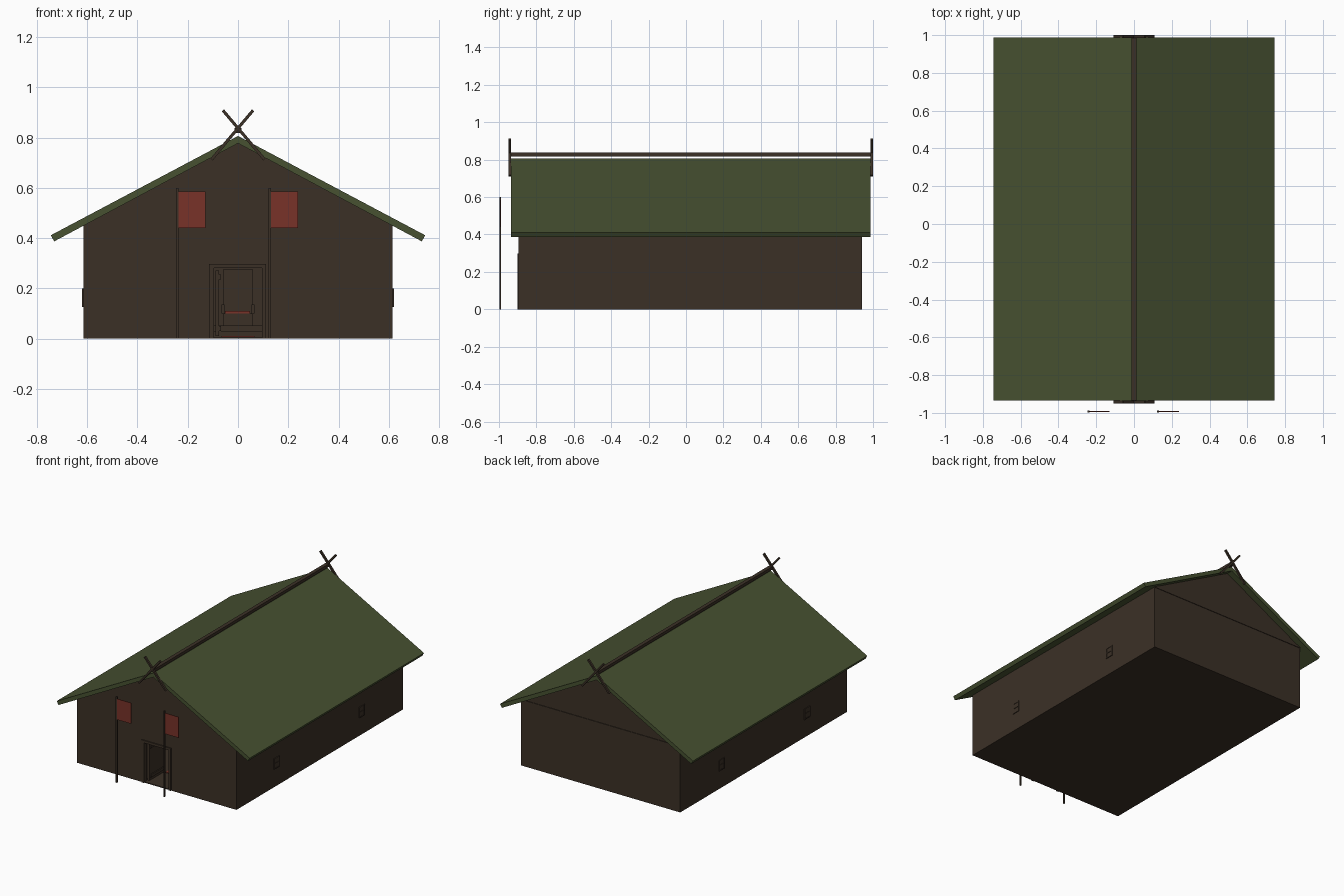
import bpy, bmesh, math
from mathutils import Matrix

if "Cube" in bpy.data.objects:
    bpy.data.objects.remove(bpy.data.objects["Cube"])


def material(name, srgb):
    m = bpy.data.materials.new(name)
    m.diffuse_color = [((c / 255 + 0.055) / 1.055) ** 2.4 for c in srgb] + [1]
    m.use_nodes = True
    m.node_tree.nodes["Principled BSDF"].inputs["Base Color"].default_value = m.diffuse_color
    return m


WOOD = material("dark brown wood", (59, 48, 38))
GREEN = material("moss green roof", (71, 81, 49))
RED = material("dull red cloth", (120, 50, 40))


def finish(name, bm, mat):
    bmesh.ops.recalc_face_normals(bm, faces=bm.faces)
    me = bpy.data.meshes.new(name)
    bm.to_mesh(me)
    bm.free()
    me.materials.append(mat)
    ob = bpy.data.objects.new(name, me)
    bpy.context.collection.objects.link(ob)
    return ob


def box(name, x, y, z, mat):
    """Box from (min, max) pairs."""
    bm = bmesh.new()
    bmesh.ops.create_cube(bm, size=1)
    for v in bm.verts:
        v.co = [p[0] if c < 0 else p[1] for c, p in zip(v.co, (x, y, z))]
    return finish(name, bm, mat)


def prism(name, outline, y0, y1, mat):
    """Extrude an x-z outline along y."""
    bm = bmesh.new()
    face = bm.faces.new([bm.verts.new((x, y0, z)) for x, z in outline])
    ext = bmesh.ops.extrude_face_region(bm, geom=[face])["geom"]
    for v in ext:
        if isinstance(v, bmesh.types.BMVert):
            v.co.y = y1
    return finish(name, bm, mat)


# Measurements
HW, FRONT, BACK, T = 0.615, -0.895, 0.942, 0.02
EAVE, APEX = 0.462, 0.785
DX, DZ = 0.095, 0.28

# Gable walls, the front one with a doorway
top = [(HW, EAVE), (0, APEX), (-HW, EAVE)]
doorway = [(-HW, 0), (-DX, 0), (-DX, DZ), (DX, DZ), (DX, 0), (HW, 0)]
prism("front_wall", doorway + top, FRONT, FRONT + T, WOOD)
prism("back_wall", [(-HW, 0), (HW, 0)] + top, BACK - T, BACK, WOOD)
box("back_tie_beam", (-HW, HW), (BACK, BACK + 0.004), (0.445, 0.462), WOOD)

# Side walls with small shuttered windows
for s, side in ((-1, "left"), (1, "right")):
    xs = sorted((s * HW, s * (HW - T)))
    box(side + "_wall", xs, (FRONT, BACK), (0, EAVE + 0.012), WOOD)
    for y in (-0.455, 0.485):
        def plate(part, d, y0, y1, z0, z1):
            box(side + "_window_" + part, sorted((s * HW, s * (HW + d))),
                (y + y0, y + y1), (z0, z1), WOOD)
        plate("shutter", 0.002, -0.03, 0.03, 0.125, 0.2)
        for k in (-0.03, 0.024):
            plate("jamb", 0.005, k, k + 0.006, 0.125, 0.2)
        for k in (0.125, 0.16, 0.194):
            plate("rail", 0.005, -0.03, 0.03, k, k + 0.006)
box("floor", (-HW, HW), (FRONT, BACK), (0, 0.006), WOOD)

# Roof: two slabs meeting at the ridge
prism("roof", [(0, 0.806), (0.745, 0.411), (0.731, 0.387), (0, 0.777),
               (-0.731, 0.387), (-0.745, 0.411)], -0.935, 0.987, GREEN)
box("ridge_pole", (-0.013, 0.013), (-0.94, 0.99), (0.818, 0.838), WOOD)

# Crossed gable boards at both ends
for y, end in ((-0.942, "front"), (0.993, "back")):
    for s in (-1, 1):
        dx, dz = 0.165, -0.195
        n = math.hypot(dx, dz)
        px, pz = -dz / n * 0.006, dx / n * 0.006
        a, b = (-0.06, 0.908), (0.105, 0.713)
        pts = [(a[0] + px, a[1] + pz), (b[0] + px, b[1] + pz),
               (b[0] - px, b[1] - pz), (a[0] - px, a[1] - pz)]
        prism(end + "_crossed_board", [(s * x, z) for x, z in pts],
              y - 0.007, y + 0.007, WOOD)

# Door frame and the door leaf swung inwards
prism("door_frame", [(-0.115, 0), (-DX, 0), (-DX, DZ), (DX, DZ), (DX, 0),
                     (0.112, 0), (0.112, 0.297), (-0.115, 0.297)],
      FRONT - 0.007, FRONT + T + 0.007, WOOD)
box("door_leaf", (-0.09, -0.075), (FRONT + 0.025, FRONT + 0.2),
    (0.01, 0.272), WOOD)
for z in (0.03, 0.235):
    box("door_hinge", (-0.075, -0.068), (FRONT + 0.03, FRONT + 0.19),
        (z, z + 0.02), WOOD)

# Interior: red runner leading to a seat on a stepped platform
box("runner", (-0.065, 0.065), (FRONT + 0.19, 0.6), (0.006, 0.01), RED)
box("lower_step", (-0.25, 0.25), (0.6, BACK - T), (0.006, 0.03), WOOD)
box("upper_step", (-0.2, 0.2), (0.67, BACK - T), (0.03, 0.052), WOOD)
box("seat_base", (-0.06, 0.06), (0.76, 0.88), (0.052, 0.1), WOOD)
box("seat_cushion", (-0.052, 0.048), (0.765, 0.86), (0.1, 0.109), RED)
box("seat_back", (-0.06, 0.06), (0.87, 0.89), (0.1, 0.275), WOOD)
for x in (-0.065, 0.053):
    box("seat_arm", (x, x + 0.012), (0.77, 0.88), (0.1, 0.135), WOOD)

# Banners on poles in front of the hall
for x in (-0.246, 0.122):
    box("banner_pole", (x, x + 0.01), (-0.998, -0.988), (0, 0.6), WOOD)
    box("banner_cloth", (x + 0.01, x + 0.116), (-0.995, -0.991),
        (0.44, 0.585), RED)
